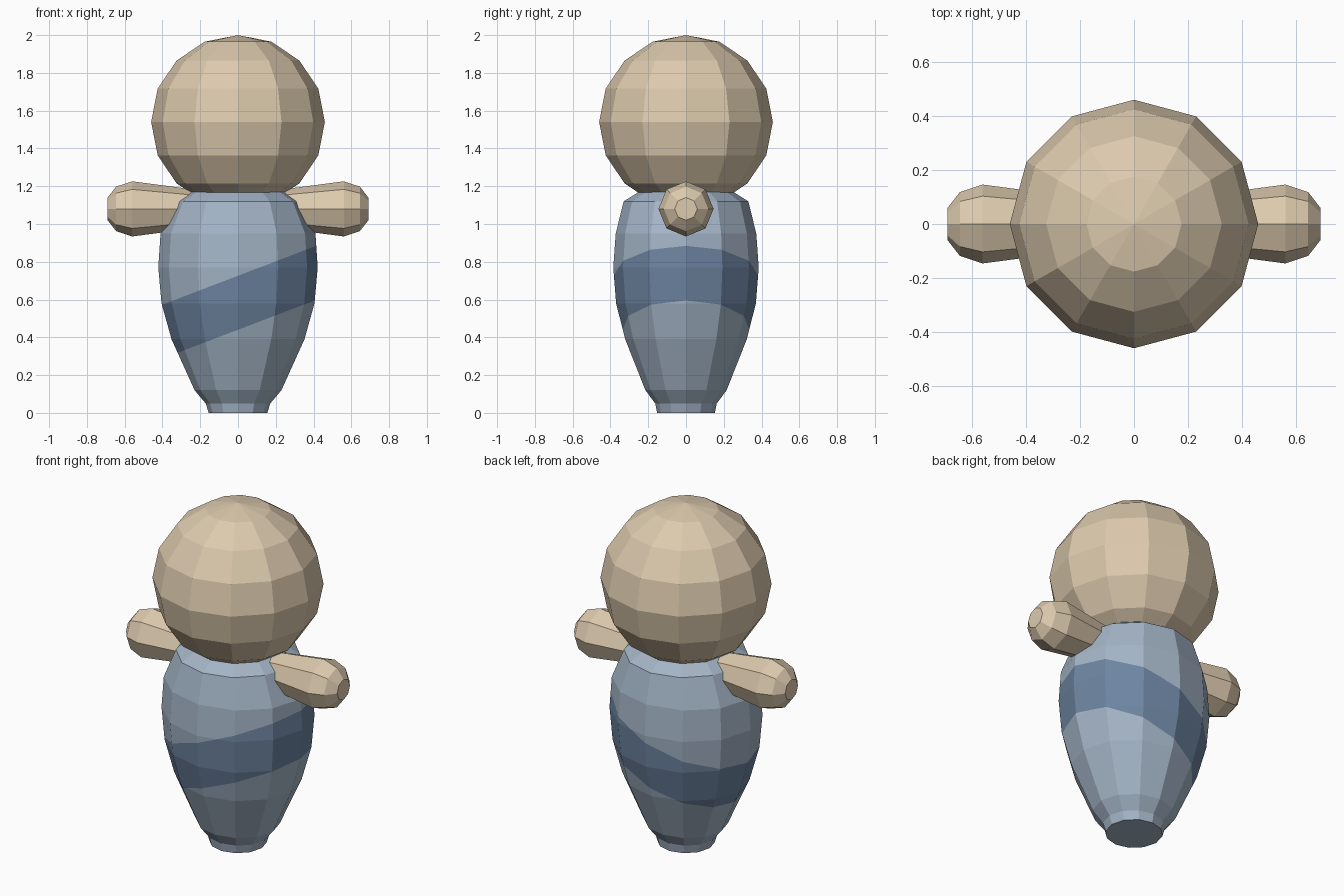
import bpy, bmesh, math
from mathutils import Vector, Matrix

if "Cube" in bpy.data.objects:
    bpy.data.objects.remove(bpy.data.objects["Cube"])


def material(name, rgb):
    m = bpy.data.materials.new(name)
    m.diffuse_color = (*rgb, 1)
    m.use_nodes = True
    m.node_tree.nodes["Principled BSDF"].inputs["Base Color"].default_value = m.diffuse_color
    return m


TAN = material("warm tan", (0.72, 0.59, 0.42))
BLUE = material("pale blue grey", (0.37, 0.46, 0.57))
SASH = material("slate blue", (0.155, 0.235, 0.36))


def finish(bm, name, mats):
    bmesh.ops.recalc_face_normals(bm, faces=bm.faces)
    me = bpy.data.meshes.new(name)
    bm.to_mesh(me)
    bm.free()
    for m in mats:
        me.materials.append(m)
    ob = bpy.data.objects.new(name, me)
    bpy.context.collection.objects.link(ob)
    return ob


def loft(profile, sides):
    """Capped stack of elliptical rings (height, x radius, y radius) along z."""
    bm = bmesh.new()
    rings = []
    for z, rx, ry in profile:
        angles = [2 * math.pi * i / sides for i in range(sides)]
        rings.append([bm.verts.new((rx * math.cos(a), ry * math.sin(a), z)) for a in angles])
    for lo, hi in zip(rings, rings[1:]):
        for i in range(sides):
            j = (i + 1) % sides
            bm.faces.new((lo[i], lo[j], hi[j], hi[i]))
    bm.faces.new(rings[0][::-1])
    bm.faces.new(rings[-1])
    return bm


# Head: low-poly ball
bm = bmesh.new()
bmesh.ops.create_uvsphere(bm, u_segments=12, v_segments=8, radius=0.46,
                          matrix=Matrix.Translation((0, 0, 1.54)))
finish(bm, "head", [TAN])

# Body: tapered twelve-sided form with a slanted sash cut into its faces
bm = loft([(0, 0.155, 0.153), (0.05, 0.171, 0.163), (0.12, 0.23, 0.215),
           (0.39, 0.352, 0.322), (0.58, 0.405, 0.37), (0.77, 0.422, 0.385),
           (0.95, 0.41, 0.372), (1.12, 0.335, 0.33), (1.17, 0.255, 0.25)], 12)
SLOPE, LOW, HIGH = 0.382, 0.44, 0.726
for z in (LOW, HIGH):
    bmesh.ops.bisect_plane(bm, geom=bm.verts[:] + bm.edges[:] + bm.faces[:],
                           plane_co=(0, 0, z), plane_no=Vector((-SLOPE, 0, 1)).normalized())
for f in bm.faces:
    c = f.calc_center_median()
    f.material_index = int(LOW < c.z - SLOPE * c.x < HIGH)
finish(bm, "body", [BLUE, SASH])

# Arms: eight-sided stubs with rounded ends, one per side
for side, name in ((1, "right_arm"), (-1, "left_arm")):
    bm = loft([(r[0], r[1], r[1]) for r in
               ((0.12, 0.086), (0.25, 0.105), (0.56, 0.146), (0.645, 0.118), (0.69, 0.06))], 8)
    bm.transform(Matrix.Translation((0, 0, 1.08)) @ Matrix.Rotation(side * math.pi / 2, 4, 'Y'))
    finish(bm, name, [TAN])
